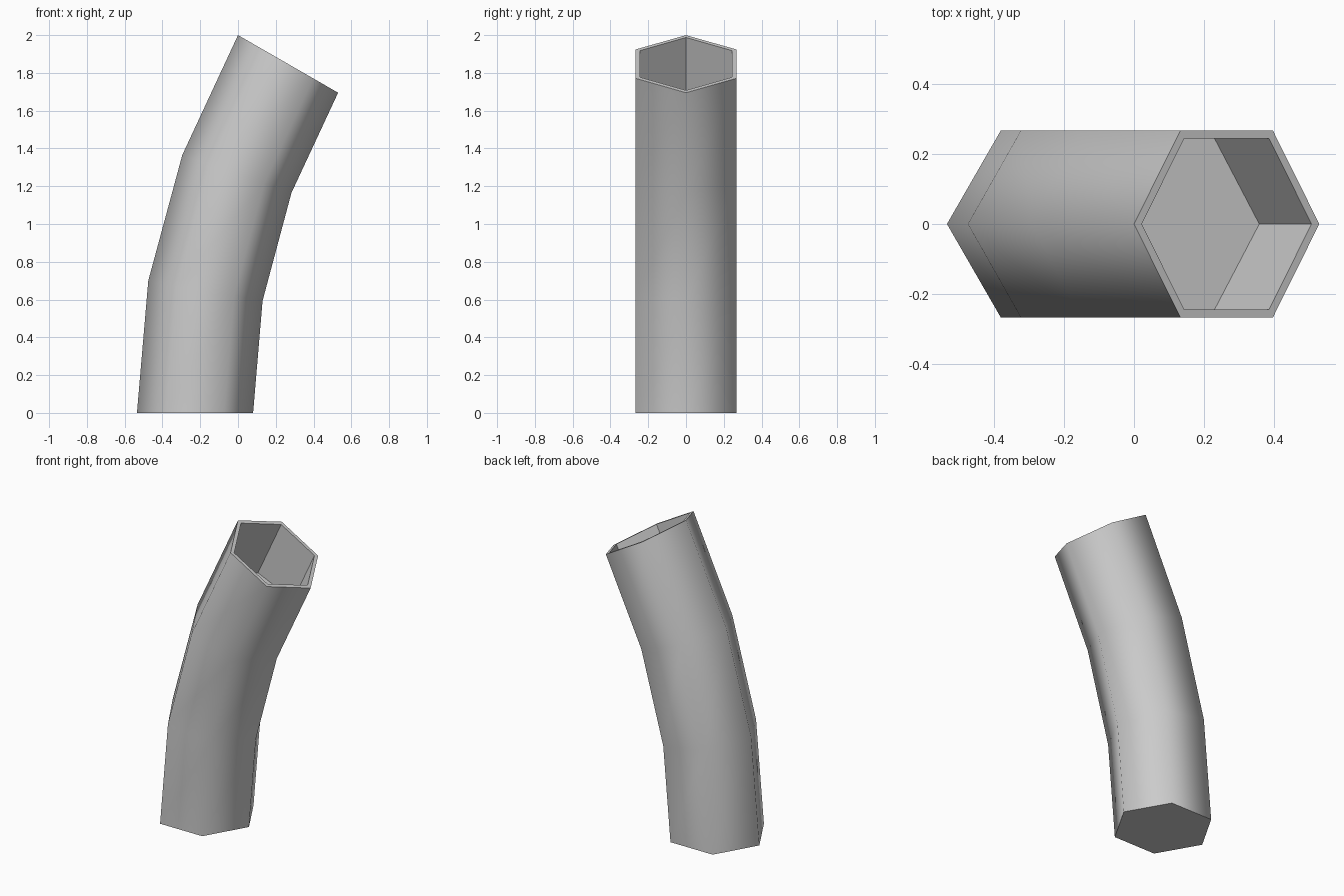
import bpy
import bmesh
from mathutils import Vector

cube = bpy.data.objects.get("Cube")
if cube:
    bpy.data.objects.remove(cube, do_unlink=True)

# Plain grey material
grey = bpy.data.materials.new("plain grey")
grey.use_nodes = True
colour = (0.6, 0.6, 0.6, 1)
grey.diffuse_color = colour
grey.node_tree.nodes["Principled BSDF"].inputs["Base Color"].default_value = colour

HALF_WIDTH = 0.267
INNER_SCALE = 0.916
# Outer-bend and inner-bend points (x, z) of each section, bottom to top
SECTIONS = [((-0.535, 0), (0.08, 0)),
            ((-0.475, 0.70), (0.13, 0.593)),
            ((-0.295, 1.365), (0.283, 1.165)),
            ((0, 2), (0.53, 1.695))]
FLOOR_POSITION = 0.4  # share of the way up the last segment

# Hexagon corners: share across the section, side
CORNERS = [(0, 0), (0.25, -1), (0.75, -1), (1, 0), (0.75, 1), (0.25, 1)]

bm = bmesh.new()


def add_ring(section, scale=1.0):
    a, b = (Vector((x, 0, z)) for x, z in section)
    middle = (a + b) / 2
    ring = []
    for share, side in CORNERS:
        point = a.lerp(b, share) + Vector((0, side * HALF_WIDTH, 0))
        ring.append(bm.verts.new(middle + (point - middle) * scale))
    return ring


def bridge(lower, upper, smooth):
    for i in range(len(lower)):
        j = (i + 1) % len(lower)
        face = bm.faces.new((lower[i], lower[j], upper[j], upper[i]))
        face.smooth = smooth


def mark_sharp(ring):
    for i in range(len(ring)):
        bm.edges.get((ring[i - 1], ring[i])).smooth = False


# Bent outer wall with a closed base
outer = [add_ring(s) for s in SECTIONS]
for lower, upper in zip(outer, outer[1:]):
    bridge(lower, upper, True)
bm.faces.new(outer[0][::-1])

# Flat rim, recess wall and recess floor
floor_section = [Vector(p).lerp(Vector(q), FLOOR_POSITION)
                 for p, q in zip(SECTIONS[-2], SECTIONS[-1])]
mouth = add_ring(SECTIONS[-1], INNER_SCALE)
floor = add_ring(floor_section, INNER_SCALE)
bridge(outer[-1], mouth, False)
bridge(mouth, floor, False)
bm.faces.new(floor)

mark_sharp(outer[0])
mark_sharp(outer[-1])
bmesh.ops.recalc_face_normals(bm, faces=bm.faces[:])

mesh = bpy.data.meshes.new("bent_tube")
bm.to_mesh(mesh)
bm.free()
mesh.materials.append(grey)
tube = bpy.data.objects.new("bent_tube", mesh)
bpy.context.collection.objects.link(tube)
